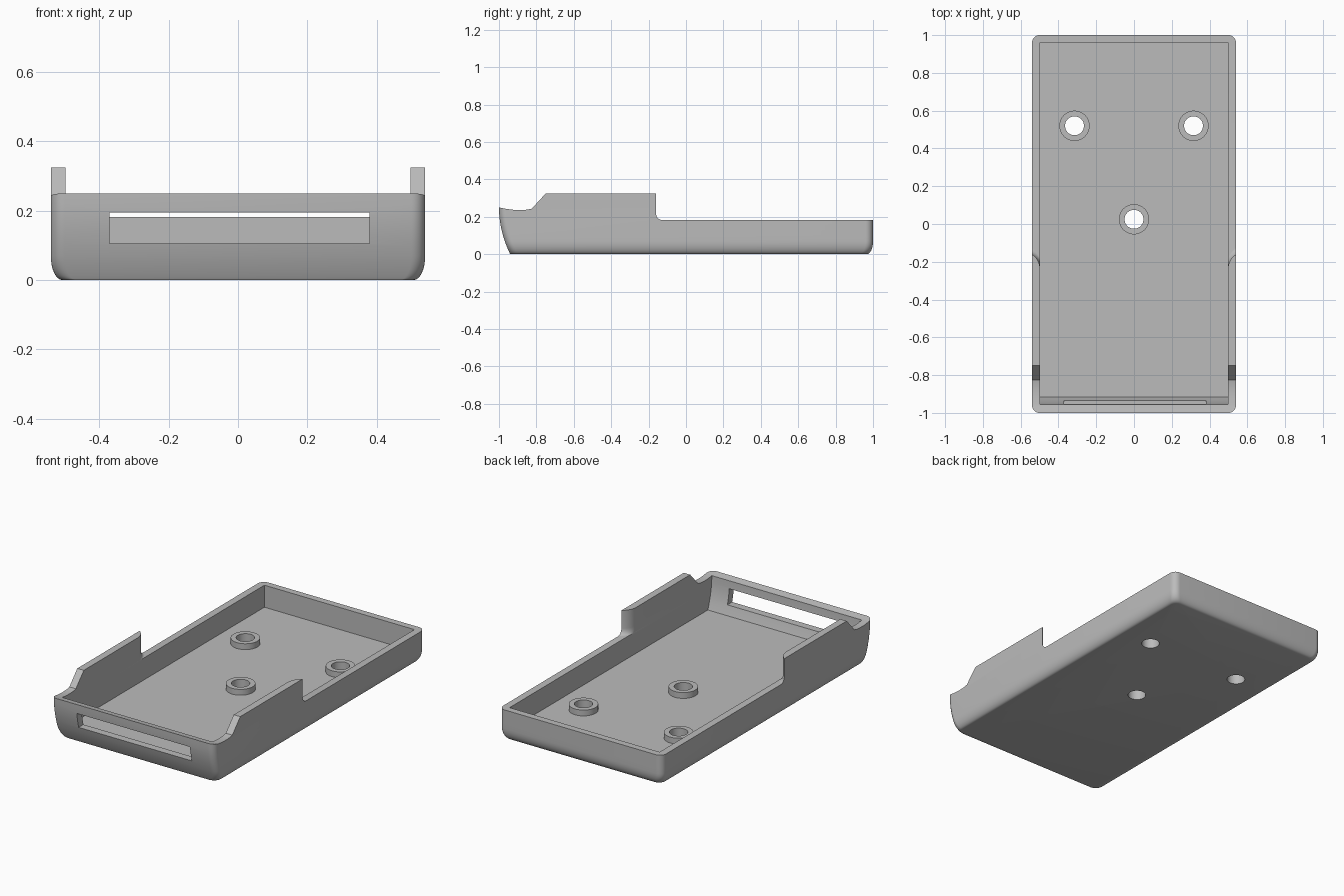
import bpy, bmesh, math

cube = bpy.data.objects.get("Cube")
if cube:
    bpy.data.objects.remove(cube, do_unlink=True)

grey = bpy.data.materials.new("plain grey")
grey.use_nodes = True
colour = (0.5, 0.5, 0.5, 1)
grey.diffuse_color = colour
grey.node_tree.nodes["Principled BSDF"].inputs["Base Color"].default_value = colour


def loft(name, rings):
    """Closed solid through rings that share one point count."""
    bm = bmesh.new()
    loops = [[bm.verts.new(p) for p in ring] for ring in rings]
    n = len(loops[0])
    for a, b in zip(loops, loops[1:]):
        for i in range(n):
            j = (i + 1) % n
            bm.faces.new((a[i], a[j], b[j], b[i]))
    bm.faces.new(loops[0][::-1])
    bm.faces.new(loops[-1])
    bmesh.ops.recalc_face_normals(bm, faces=bm.faces)
    mesh = bpy.data.meshes.new(name)
    bm.to_mesh(mesh)
    bm.free()
    mesh.materials.append(grey)
    obj = bpy.data.objects.new(name, mesh)
    bpy.context.collection.objects.link(obj)
    return obj


def rect(hx, y0, y1, z, r=0, steps=8):
    """Rectangle ring with optional round corners."""
    if not r:
        return [(hx, y0, z), (hx, y1, z), (-hx, y1, z), (-hx, y0, z)]
    pts = []
    corners = [(hx - r, y0 + r), (hx - r, y1 - r), (r - hx, y1 - r), (r - hx, y0 + r)]
    for k, (cx, cy) in enumerate(corners):
        for i in range(steps + 1):
            a = math.pi / 2 * (k - 1 + i / steps)
            pts.append((cx + r * math.cos(a), cy + r * math.sin(a), z))
    return pts


def cylinder(name, x, y, r, z0, z1, n=48):
    ring = [(x + r * math.cos(math.tau * i / n), y + r * math.sin(math.tau * i / n)) for i in range(n)]
    return loft(name, [[(px, py, z) for px, py in ring] for z in (z0, z1)])


def combine(target, tool, operation):
    mod = target.modifiers.new(operation, "BOOLEAN")
    mod.operation, mod.solver, mod.object = operation, "EXACT", tool
    bpy.context.view_layer.objects.active = target
    bpy.ops.object.modifier_apply(modifier=mod.name)
    bpy.data.objects.remove(tool, do_unlink=True)


def front_y(z):
    """Bowed front wall: leans outward as it rises."""
    t = 1 - min(z, 0.25) / 0.25
    return -1 + 0.06 * t ** 2


# Outer body with rounded bottom edges
TOP, STEP, FLOOR = 0.325, 0.182, 0.05
rings = []
levels = [0.07 * (1 - math.cos(math.pi / 2 * i / 8)) for i in range(9)]
levels += [0.1, 0.13, 0.16, 0.19, 0.22, 0.25, TOP]
for z in levels:
    t = max(0, 1 - z / 0.07)
    inset = 0.033 * (1 - math.sqrt(1 - t * t))
    rings.append(rect(0.54 - inset, front_y(z), 1 - inset, z, 0.04))
tray = loft("tray_shell", rings)

# Hollow inside, following the bowed front
rings = [rect(0.497, front_y(z) + 0.045, 0.96, z) for z in (FLOOR, 0.08, 0.11, 0.14, 0.17, 0.2, 0.25, 0.4)]
combine(tray, loft("cavity_cutter", rings), "DIFFERENCE")

# Low rear rim, with a curved and filleted end to each raised side
rings = []
R, F = 0.096, 0.035
arc = [(0.497 + R * (1 - math.cos(a)), -0.24 + R * math.sin(a))
       for a in [math.radians(75) * i / 12 for i in range(13)]]
for i in range(8):
    a = math.pi / 2 * i / 7
    z, shift = STEP + F * (1 - math.cos(a)), F * (1 - math.sin(a))
    half = [(x, y + shift) for x, y in arc] + [(0.7, arc[-1][1] + shift), (0.7, 1.2)]
    rings.append([(x, y, z) for x, y in half] + [(-x, y, z) for x, y in reversed(half)])
rings.append([(x, y, 0.5) for x, y, z in rings[-1]])
combine(tray, loft("rear_step_cutter", rings), "DIFFERENCE")

# Scooped front corners rising to the raised sides
scoop = [(-1.1, 0.268), (-1, 0.25), (-0.96, 0.242), (-0.92, 0.237), (-0.88, 0.236),
         (-0.85, 0.238), (-0.825, 0.243), (-0.75, TOP), (-0.75, 0.5), (-1.1, 0.5)]
combine(tray, loft("scoop_cutter", [[(x, y, z) for y, z in scoop] for x in (-0.8, 0.8)]), "DIFFERENCE")

# Front slot
slot = [(-0.37, 0.105), (0.38, 0.105), (0.38, 0.195), (-0.37, 0.195)]
combine(tray, loft("slot_cutter", [[(x, y, z) for x, z in slot] for y in (-1.2, -0.9)]), "DIFFERENCE")

# Screw bosses with through holes
for x, y in [(-0.315, 0.52), (0.315, 0.52), (0, 0.025)]:
    combine(tray, cylinder("boss", x, y, 0.08, 0.03, 0.085), "UNION")
    combine(tray, cylinder("hole_cutter", x, y, 0.05, -0.1, 0.2), "DIFFERENCE")

bpy.ops.object.select_all(action="DESELECT")
tray.select_set(True)
bpy.context.view_layer.objects.active = tray
bpy.ops.object.shade_smooth_by_angle(angle=math.radians(30))
